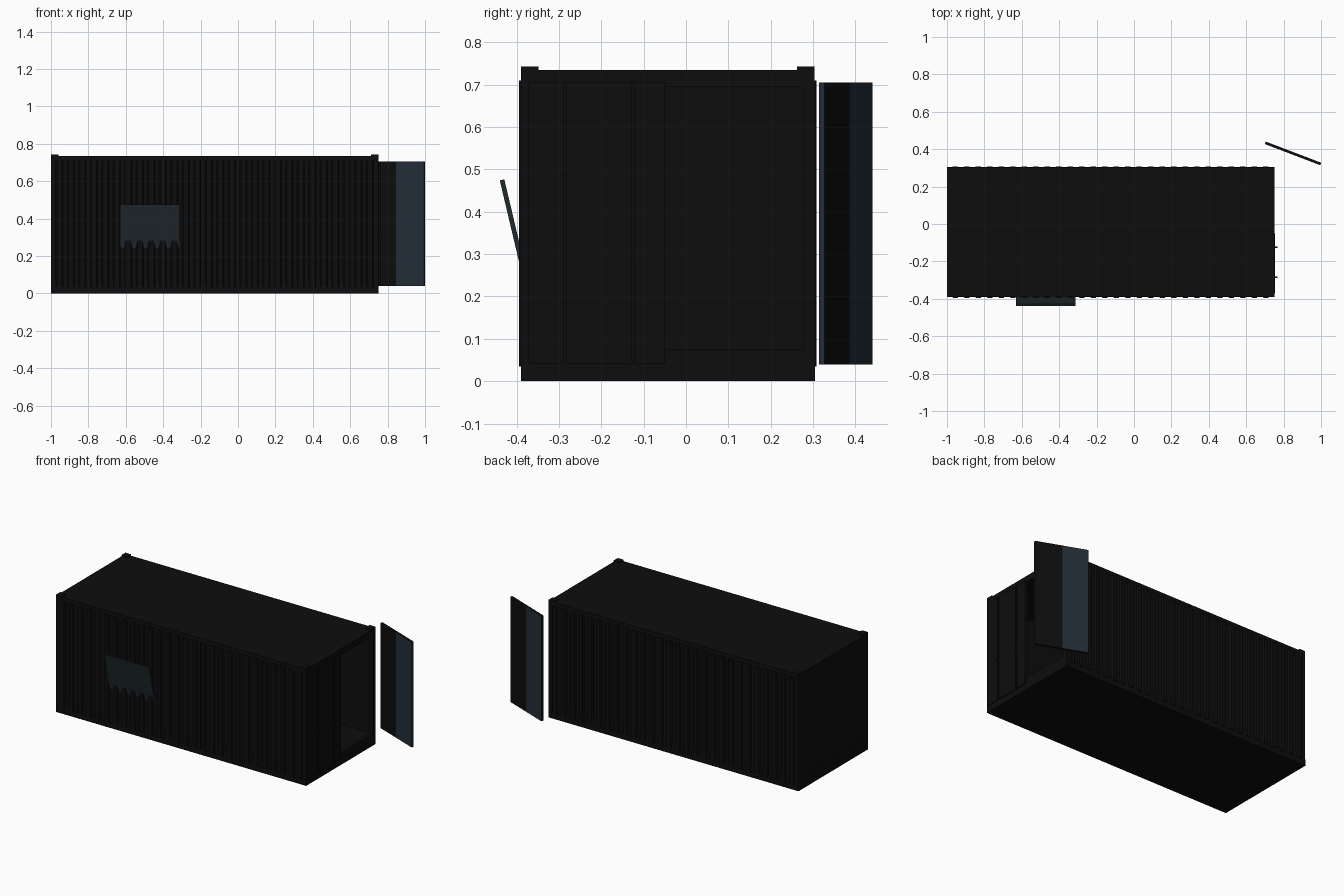
import bpy, bmesh, math
from mathutils import Matrix, Vector

if "Cube" in bpy.data.objects:
    bpy.data.objects.remove(bpy.data.objects["Cube"])


def material(name, rgb):
    m = bpy.data.materials.new(name)
    m.diffuse_color = (*rgb, 1)
    m.use_nodes = True
    m.node_tree.nodes["Principled BSDF"].inputs["Base Color"].default_value = m.diffuse_color
    return m


BLACK = material("black steel", (0.0042, 0.0042, 0.0042))
BLUE = material("dark slate blue", (0.016, 0.027, 0.038))
TEAL = material("dark slate teal", (0.015, 0.023, 0.027))

X0, X1, Y0, Y1 = -1.0, 0.75, -0.39, 0.304
YC = (Y0 + Y1) / 2


def finish(name, bm, *mats):
    bmesh.ops.recalc_face_normals(bm, faces=bm.faces)
    me = bpy.data.meshes.new(name)
    bm.to_mesh(me)
    bm.free()
    for m in mats:
        me.materials.append(m)
    ob = bpy.data.objects.new(name, me)
    bpy.context.collection.objects.link(ob)
    return ob


def box(name, x, y, z, mat=BLACK):
    bm = bmesh.new()
    bmesh.ops.create_cube(bm, size=1)
    for v in bm.verts:
        v.co = Vector(r[0] if c < 0 else r[1] for r, c in zip((x, y, z), v.co))
    return finish(name, bm, mat)


# corrugated long walls: trapezoid profile swept upward
def corrugated_wall(name, side):
    pitch, count, mid = 0.0615, 28, (X0 + X1) / 2
    outer, inner, back = 0.3515, 0.342, 0.330
    front = [(X0 + 0.01, inner)]
    for i in range(count):
        c = mid + (i - (count - 1) / 2) * pitch
        front += [(c - 0.02, inner), (c - 0.013, outer), (c + 0.013, outer), (c + 0.02, inner)]
    front.append((X1 - 0.01, inner))
    bm = bmesh.new()
    rows = [[bm.verts.new((x, YC + side * (d if d2 is None else d2), z)) for x, d in front]
            for d2, z in ((None, 0.035), (None, 0.71), (back, 0.71), (back, 0.035))]
    for a in range(4):
        p, q = rows[a], rows[(a + 1) % 4]
        for i in range(len(front) - 1):
            bm.faces.new((p[i], p[i + 1], q[i + 1], q[i]))
    bm.faces.new([r[0] for r in rows])
    bm.faces.new([r[-1] for r in rows])
    return finish(name, bm, BLACK)


corrugated_wall("front_corrugated_wall", -1)
corrugated_wall("back_corrugated_wall", 1)

# floor, roof and closed end
box("floor", (X0, X1), (Y0 + 0.003, Y1 - 0.003), (0, 0.07))
box("roof", (X0 + 0.005, X1 - 0.005), (Y0 + 0.004, Y1 - 0.004), (0.715, 0.735))
box("closed_end_wall", (X0 + 0.003, X0 + 0.02), (Y0 + 0.01, Y1 - 0.01), (0.03, 0.72))

# long rails, corner posts and corner castings
for sname, ya, s in (("front", Y0, 1), ("back", Y1, -1)):
    span = lambda a, b: tuple(sorted((ya + s * a, ya + s * b)))
    box(sname + "_bottom_rail", (X0, X1), span(0, 0.03), (0, 0.035))
    box(sname + "_top_rail", (X0, X1), span(0.003, 0.03), (0.705, 0.735))
    for ename, xa, e in (("left", X0, 1), ("right", X1, -1)):
        ex = tuple(sorted((xa, xa + e * 0.025)))
        cx = tuple(sorted((xa, xa + e * 0.04)))
        box(f"{sname}_{ename}_post", ex, span(0.001, 0.027), (0.03, 0.72))
        box(f"{sname}_{ename}_top_casting", cx, span(0.001, 0.042), (0.705, 0.743))
        box(f"{sname}_{ename}_bottom_casting", cx, span(0, 0.042), (0, 0.04))

# end beams around the doorway
for ename, x in (("left", (X0, X0 + 0.025)), ("right", (X1 - 0.025, X1))):
    box(ename + "_header_beam", x, (Y0 + 0.01, Y1 - 0.01), (0.695, 0.735))
    box(ename + "_sill_beam", x, (Y0 + 0.01, Y1 - 0.01), (0, 0.075))

# closed door leaf with lock bars
box("closed_door", (X1 - 0.012, X1 + 0.005), (-0.372, -0.05), (0.04, 0.705))
for i, y in enumerate((-0.285, -0.125)):
    box(f"lock_bar_{i}", (X1 + 0.004, X1 + 0.012), (y - 0.004, y + 0.004), (0.045, 0.70))
    box(f"lock_handle_{i}", (X1 + 0.008, X1 + 0.018), (y - 0.004, y + 0.004), (0.28, 0.30))

# swung-out door leaf, two-tone on both sides
bm = bmesh.new()
bmesh.ops.create_cube(bm, size=1)
bmesh.ops.scale(bm, vec=(0.317, 0.014, 0.666), verts=bm.verts)
bmesh.ops.bisect_plane(bm, geom=bm.verts[:] + bm.edges[:] + bm.faces[:],
                       plane_co=(-0.004, 0, 0), plane_no=(1, 0, 0))
bm.normal_update()
for f in bm.faces:
    cx = f.calc_center_median().x
    if f.normal.x > 0.9 or (f.normal.y < -0.9 and cx > 0) or (f.normal.y > 0.9 and cx < 0):
        f.material_index = 1
bm.transform(Matrix.Translation((0.850, 0.3775, 0.3725)) @ Matrix.Rotation(math.radians(-20.9), 4, 'Z'))
finish("open_door", bm, BLACK, BLUE)

# tilted hatch on the front wall, hinged at its lower edge
bm = bmesh.new()
bmesh.ops.create_cube(bm, size=1)
bmesh.ops.scale(bm, vec=(0.317, 0.011, 0.241), verts=bm.verts)
bm.transform(Matrix.Translation((-0.472, -0.4065, 0.358)) @ Matrix.Rotation(math.radians(13.3), 4, 'X'))
finish("hatch", bm, TEAL)
